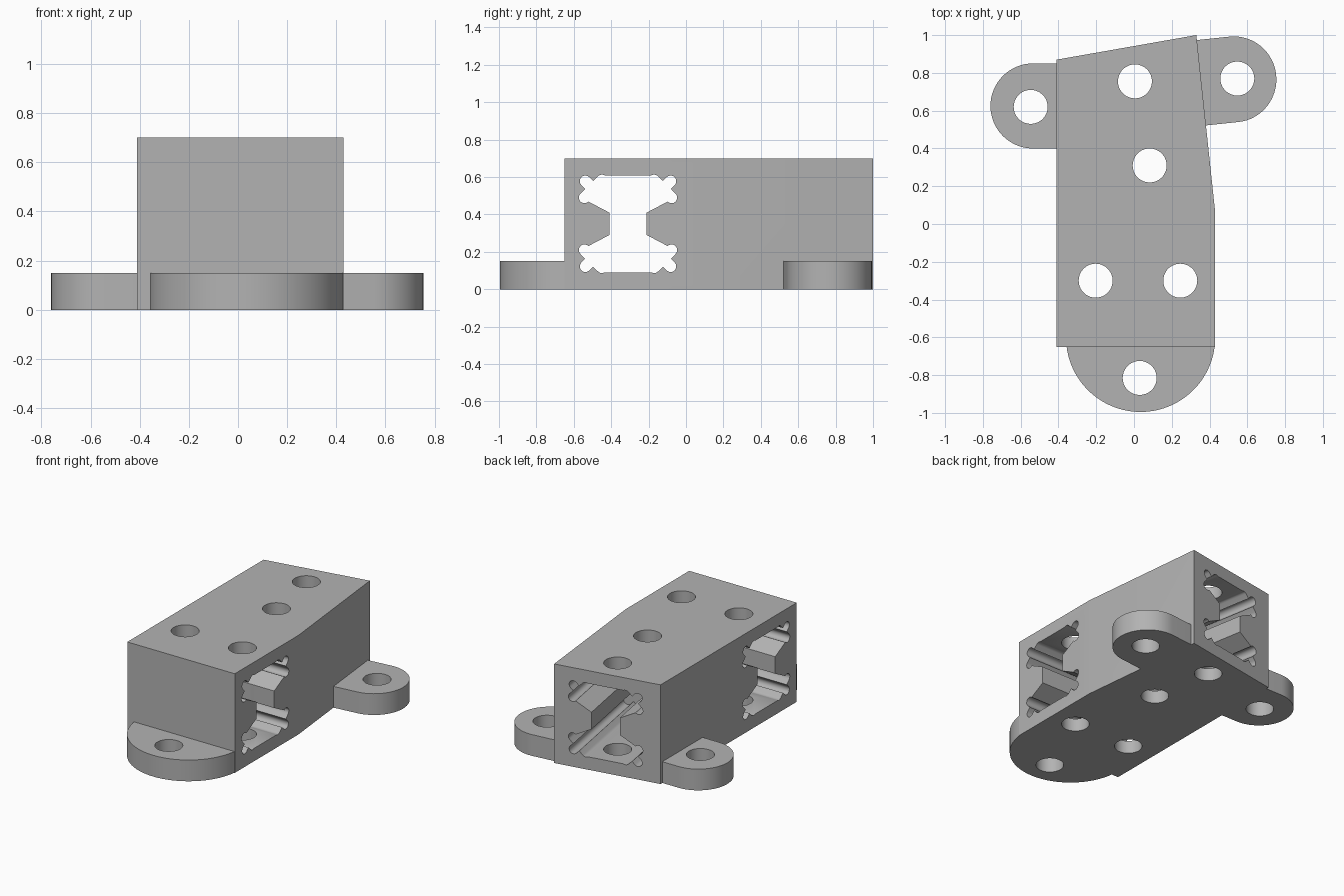
import bpy
import bmesh
from math import cos, sin, radians
from mathutils import Matrix, Vector

cube = bpy.data.objects.get("Cube")
if cube:
    bpy.data.objects.remove(cube, do_unlink=True)

HEIGHT, EAR_HEIGHT, HOLE_RADIUS = 0.70, 0.15, 0.09
UP = Vector((0, 0, 1))

grey = bpy.data.materials.new("plain grey")
grey.use_nodes = True
colour = (0.45, 0.45, 0.45, 1)
grey.diffuse_color = colour
grey.node_tree.nodes["Principled BSDF"].inputs["Base Color"].default_value = colour


def arc(cx, cy, r, start, end, steps):
    angles = [radians(start + (end - start) * i / steps) for i in range(steps + 1)]
    return [(cx + r * cos(a), cy + r * sin(a)) for a in angles]


def prism(name, outline, depth, matrix=Matrix()):
    """Extrude a closed outline along local z."""
    bm = bmesh.new()
    face = bm.faces.new([bm.verts.new((x, y, 0)) for x, y in outline])
    top = bmesh.ops.extrude_face_region(bm, geom=[face])["geom"]
    verts = [v for v in top if isinstance(v, bmesh.types.BMVert)]
    bmesh.ops.translate(bm, verts=verts, vec=(0, 0, depth))
    bmesh.ops.recalc_face_normals(bm, faces=bm.faces)
    bm.transform(matrix)
    mesh = bpy.data.meshes.new(name)
    bm.to_mesh(mesh)
    bm.free()
    mesh.materials.append(grey)
    obj = bpy.data.objects.new(name, mesh)
    bpy.context.collection.objects.link(obj)
    return obj


def combine(target, other, operation):
    """Apply a boolean and discard the helper."""
    other.hide_render = True
    mod = target.modifiers.new("combine", "BOOLEAN")
    mod.operation, mod.solver, mod.object = operation, "EXACT", other
    bpy.context.view_layer.objects.active = target
    bpy.ops.object.modifier_apply(modifier=mod.name)
    bpy.data.objects.remove(other, do_unlink=True)


# Tapered block
bracket = prism("bracket_body", [(-0.41, -0.65), (0.43, -0.65), (0.43, 0.06),
                                 (0.33, 1.0), (-0.41, 0.87)], HEIGHT)

# Rounded mounting ears: outer arc plus a straight root inside the block
front_ear = arc(0.035, -0.6, 0.395, 183, 357, 48)
left_ear = [(0, -0.225)] + arc(0.155, 0, 0.225, -90, 90, 32) + [(0, 0.225)]
ear_turn = Matrix.Translation((0.33, 0.745, 0)) @ Matrix.Rotation(radians(6), 4, "Z")
ear_flip = Matrix.Translation((-0.38, 0.625, 0)) @ Matrix.Rotation(radians(180), 4, "Z")
combine(bracket, prism("front_ear", front_ear, EAR_HEIGHT), "UNION")
combine(bracket, prism("right_ear", left_ear, EAR_HEIGHT, ear_flip), "UNION")
left_ear = [(x + 0.045 if x else x, y * 1.01) for x, y in left_ear]
combine(bracket, prism("left_ear", left_ear, EAR_HEIGHT, ear_turn), "UNION")

# Slotted rail section: one quarter, then mirrored
quarter = [(0.10, 0.06)]
quarter += arc(0.233, 0.14, 0.03, 225, 405, 10) + [(0.229, 0.187)]
quarter += arc(0.228, 0.228, 0.03, -45, 135, 10) + [(0.187, 0.229)]
quarter += arc(0.14, 0.233, 0.03, 45, 120, 5)
half = quarter + [(-x, y) for x, y in reversed(quarter)]
section = half + [(x, -y) for x, y in reversed(half)]


def channel(name, start, axis, length):
    side = UP.cross(axis)
    matrix = Matrix((side, UP, axis)).transposed().to_4x4()
    matrix.translation = start
    combine(bracket, prism(name, section, length, matrix), "DIFFERENCE")


# Through channel across the front, blind channel from the slanted back
slant = radians(10)
channel("cross_channel", Vector((-1, -0.31, 0.35)), Vector((1, 0, 0)), 2)
channel("back_channel", Vector((0.115, 0.125, 0.35)),
        Vector((-sin(slant), cos(slant), 0)), 1.1)

# Vertical screw holes
for x, y in [(0.005, 0.755), (0.083, 0.31), (-0.203, -0.3), (0.245, -0.3),
             (0.03, -0.815), (-0.547, 0.62), (0.547, 0.77)]:
    hole = prism("screw_hole", arc(x, y, HOLE_RADIUS, 0, 350, 35), 1,
                 Matrix.Translation((0, 0, -0.1)))
    combine(bracket, hole, "DIFFERENCE")

# Smooth curves with crisp corners
bpy.ops.object.select_all(action="DESELECT")
bracket.select_set(True)
bpy.context.view_layer.objects.active = bracket
bpy.ops.object.shade_smooth_by_angle(angle=radians(25))
